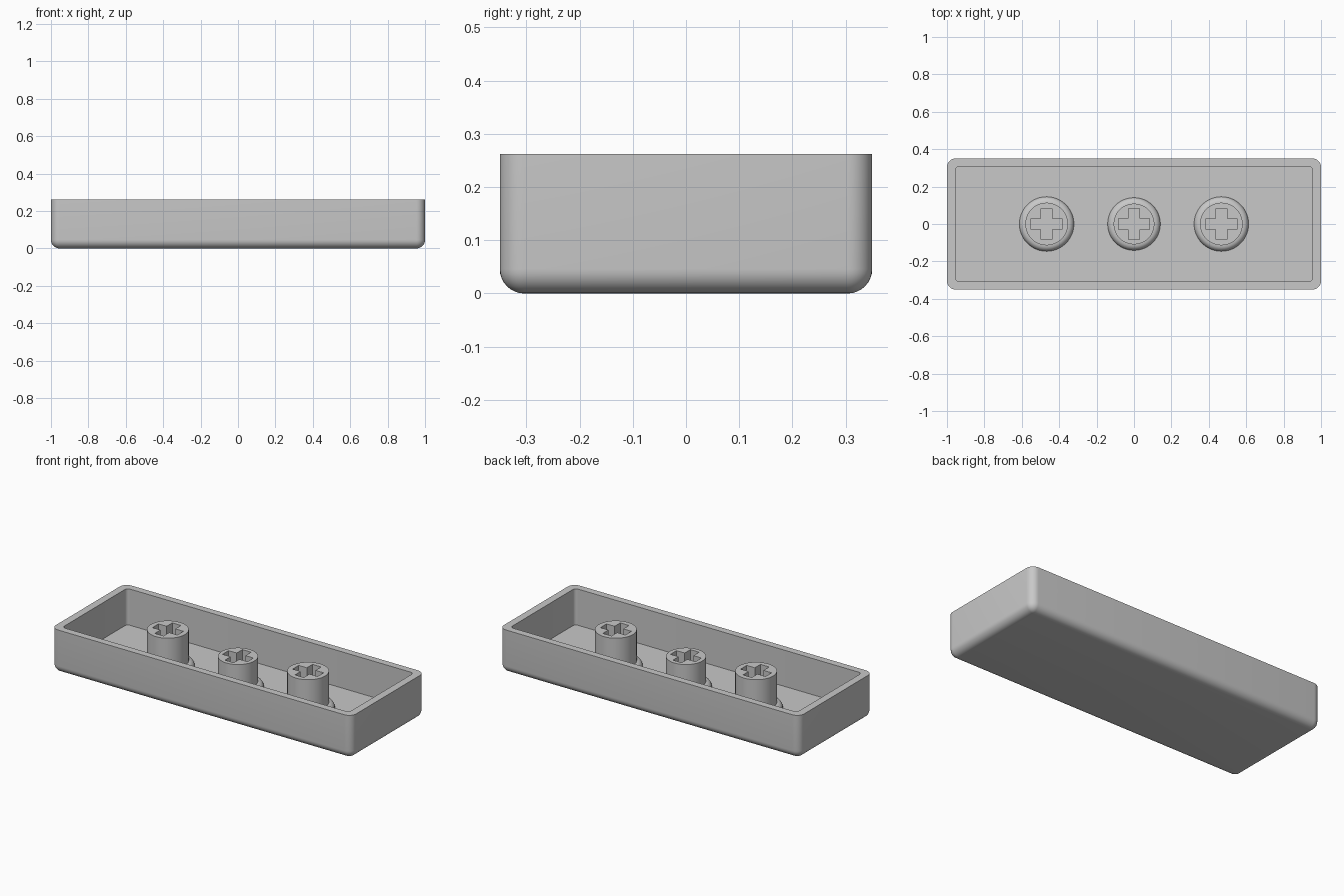
import bpy, bmesh, math

if "Cube" in bpy.data.objects:
    bpy.data.objects.remove(bpy.data.objects["Cube"], do_unlink=True)

HEIGHT, FLOOR, ROUND = 0.262, 0.044, 0.046

grey = bpy.data.materials.new("plain grey")
grey.use_nodes = True
grey.diffuse_color = (0.58, 0.58, 0.58, 1)
grey.node_tree.nodes["Principled BSDF"].inputs["Base Color"].default_value = grey.diffuse_color


def rounded_rect(half_x, half_y, radius, z, steps=8):
    """Corner arcs of a rounded rectangle, counter-clockwise."""
    points = []
    for corner, (sx, sy) in enumerate([(1, 1), (-1, 1), (-1, -1), (1, -1)]):
        for i in range(steps + 1):
            a = math.pi / 2 * (corner + i / steps)
            points.append((sx * (half_x - radius) + radius * math.cos(a),
                           sy * (half_y - radius) + radius * math.sin(a), z))
    return points


def circle(radius, z, sides=48):
    return [(radius * math.cos(2 * math.pi * i / sides),
             radius * math.sin(2 * math.pi * i / sides), z) for i in range(sides)]


def cross(arm, half_width, z):
    """Outline of a plus sign, built by turning one arm."""
    points = []
    for turn in range(4):
        c, s = round(math.cos(turn * math.pi / 2)), round(math.sin(turn * math.pi / 2))
        for x, y in [(arm, -half_width), (arm, half_width), (half_width, half_width)]:
            points.append((x * c - y * s, x * s + y * c, z))
    return points


def loft(bm, rings):
    """Skin a list of rings and return their vertex loops."""
    loops = [[bm.verts.new(p) for p in ring] for ring in rings]
    for low, high in zip(loops, loops[1:]):
        n = len(low)
        for i in range(n):
            j = (i + 1) % n
            bm.faces.new((low[i], low[j], high[j], high[i]))
    return loops


def ring_edges(bm, loop):
    return [bm.edges.get((loop[i - 1], loop[i])) for i in range(len(loop))]


def finish(bm, name, x=0):
    bmesh.ops.recalc_face_normals(bm, faces=bm.faces[:])
    mesh = bpy.data.meshes.new(name)
    bm.to_mesh(mesh)
    bm.free()
    mesh.materials.append(grey)
    obj = bpy.data.objects.new(name, mesh)
    obj.location.x = x
    bpy.context.collection.objects.link(obj)
    bpy.ops.object.select_all(action='DESELECT')
    obj.select_set(True)
    bpy.context.view_layer.objects.active = obj
    bpy.ops.object.shade_smooth_by_angle(angle=math.radians(30))


# Open tray: rounded underside, straight walls, flat rim and cavity
bm = bmesh.new()
rings = []
for i in range(9):
    a = math.pi / 2 * i / 8
    r = max(ROUND * math.sin(a), 0.001)
    rings.append(rounded_rect(1 - ROUND + r, 0.35 - ROUND + r, r, ROUND * (1 - math.cos(a))))
rings.append(rounded_rect(1, 0.35, ROUND, HEIGHT))
rings.append(rounded_rect(0.955, 0.308, 0.02, HEIGHT))
rings.append(rounded_rect(0.955, 0.308, 0.02, FLOOR))
loops = loft(bm, rings)
bm.faces.new(loops[0])
bm.faces.new(loops[-1])
finish(bm, "tray")


# Posts with a rounded collar at the foot and a cross-shaped socket
def post(name, x, radius, top):
    bm = bmesh.new()
    collar = 0.032
    rings = [circle(radius + collar, FLOOR - 0.004)]
    for i in range(7):
        a = math.pi / 2 * i / 6
        rings.append(circle(radius + collar * math.cos(a), FLOOR + collar * math.sin(a)))
    rings.append(circle(radius, top))
    body = loft(bm, rings)
    bm.faces.new(body[0])
    socket = loft(bm, [cross(0.083, 0.029, top), cross(0.083, 0.029, FLOOR + 0.004)])
    bm.faces.new(socket[1])
    bmesh.ops.triangle_fill(bm, use_beauty=True, use_dissolve=False,
                            edges=ring_edges(bm, body[-1]) + ring_edges(bm, socket[0]))
    finish(bm, name, x)


post("right_post", -0.467, 0.114, HEIGHT)
post("centre_post", 0, 0.109, 0.226)
post("left_post", 0.467, 0.114, HEIGHT)
